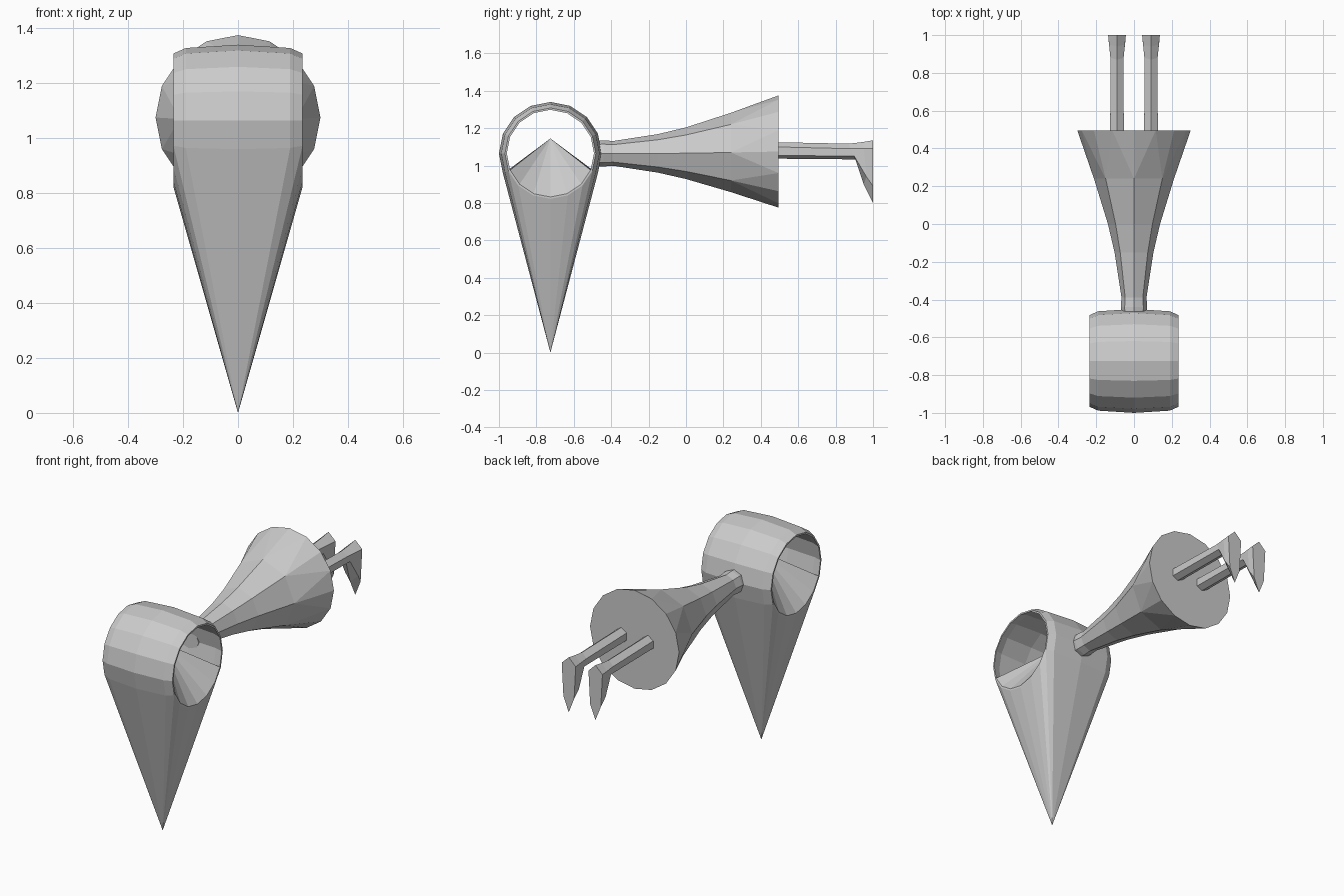
import bpy, bmesh
from math import sin, cos, pi

if "Cube" in bpy.data.objects:
    bpy.data.objects.remove(bpy.data.objects["Cube"])


def make_object(name, bm):
    bmesh.ops.remove_doubles(bm, verts=bm.verts, dist=1e-5)
    bmesh.ops.recalc_face_normals(bm, faces=bm.faces)
    mesh = bpy.data.meshes.new(name)
    bm.to_mesh(mesh)
    bm.free()
    ob = bpy.data.objects.new(name, mesh)
    bpy.context.collection.objects.link(ob)
    return ob


def loft(bm, sections):
    rings = [[bm.verts.new(p) for p in s] for s in sections]
    n = len(rings[0])
    for a, b in zip(rings, rings[1:]):
        for i in range(n):
            j = (i + 1) % n
            bm.faces.new((a[i], a[j], b[j], b[i]))
    return rings


# Hollow band whose lower half is drawn out into a spike
N, CY, CZ = 16, -0.725, 1.065
outer = [(-0.235, 0.243), (-0.19, 0.263), (0, 0.275), (0.19, 0.263), (0.235, 0.243)]
inner = [(-0.235, 0.233), (-0.185, 0.248), (0, 0.260), (0.185, 0.248), (0.235, 0.233)]
bm = bmesh.new()


def band_shell(profile, apex_z):
    v = {}
    for k in range(N):
        a = 2 * pi * k / N
        for r, (x, rad) in enumerate(profile):
            if k in range(10, 15) and r not in (0, 4):
                continue
            v[k, r] = bm.verts.new((x, CY + rad * cos(a), CZ + rad * sin(a)))
    for k in range(-1, 9):
        a, b = k % N, k + 1
        for r in range(4):
            bm.faces.new((v[a, r], v[b, r], v[b, r + 1], v[a, r + 1]))
    # Fan from the open lower edge to the apex
    edge = [v[9, r] for r in range(5)] + [v[k, 4] for k in range(10, 15)]
    edge += [v[15, r] for r in (4, 3, 2, 1, 0)] + [v[k, 0] for k in range(14, 9, -1)]
    apex = bm.verts.new((0, CY, apex_z))
    for p, q in zip(edge, edge[1:] + edge[:1]):
        bm.faces.new((p, q, apex))
    return v


vo = band_shell(outer, 0.0)
vi = band_shell(inner, 1.145)
for k in range(N):
    j = (k + 1) % N
    for r in (0, 4):
        bm.faces.new((vo[k, r], vo[j, r], vi[j, r], vi[k, r]))
make_object("spiked_band", bm)


# Flared horn: eight sides, doubling to sixteen at the wide end
def circle(n, y, rad, z):
    return [(rad * sin(2 * pi * i / n), y, z + rad * cos(2 * pi * i / n)) for i in range(n)]


bm = bmesh.new()
stations = [(-0.475, 0.068, 1.065), (-0.44, 0.07, 1.065), (-0.39, 0.066, 1.065),
            (-0.15, 0.103, 1.065), (0.0, 0.138, 1.066), (0.24, 0.212, 1.07)]
rings = loft(bm, [circle(8, *s) for s in stations])
bm.faces.new(rings[0])
a = rings[-1]
b = [bm.verts.new(p) for p in circle(16, 0.495, 0.3, 1.075)]
for i in range(8):
    m = 2 * i
    bm.faces.new((a[i], b[m - 1], b[m]))
    bm.faces.new((a[i], b[m], b[m + 1]))
    bm.faces.new((a[i], b[m + 1], a[(i + 1) % 8]))
bm.faces.new(b)
make_object("flared_horn", bm)


# Hooked prongs: (y, z) of top, upper side, lower side, bottom + side half-widths
hook = [
    ((0.47, 1.125), (0.47, 1.10), (0.47, 1.055), (0.47, 1.037), 0.036, 0.036),
    ((0.87, 1.117), (0.88, 1.09), (0.90, 1.05), (0.91, 1.033), 0.035, 0.035),
    ((0.94, 1.125), (0.95, 1.09), (0.965, 0.94), (0.95, 0.90), 0.042, 0.044),
    ((1.0, 1.135), (1.0, 1.09), (1.0, 0.89), (1.0, 0.80), 0.047, 0.036),
]
for side, name in ((-1, "left_prong"), (1, "right_prong")):
    cx = side * 0.09
    bm = bmesh.new()
    sections = []
    for t, u, l, d, wu, wl in hook:
        sections.append([(cx, *t), (cx + wu, *u), (cx + wl, *l),
                         (cx, *d), (cx - wl, *l), (cx - wu, *u)])
    rings = loft(bm, sections)
    bm.faces.new(rings[0])
    bm.faces.new(rings[-1])
    make_object(name, bm)
